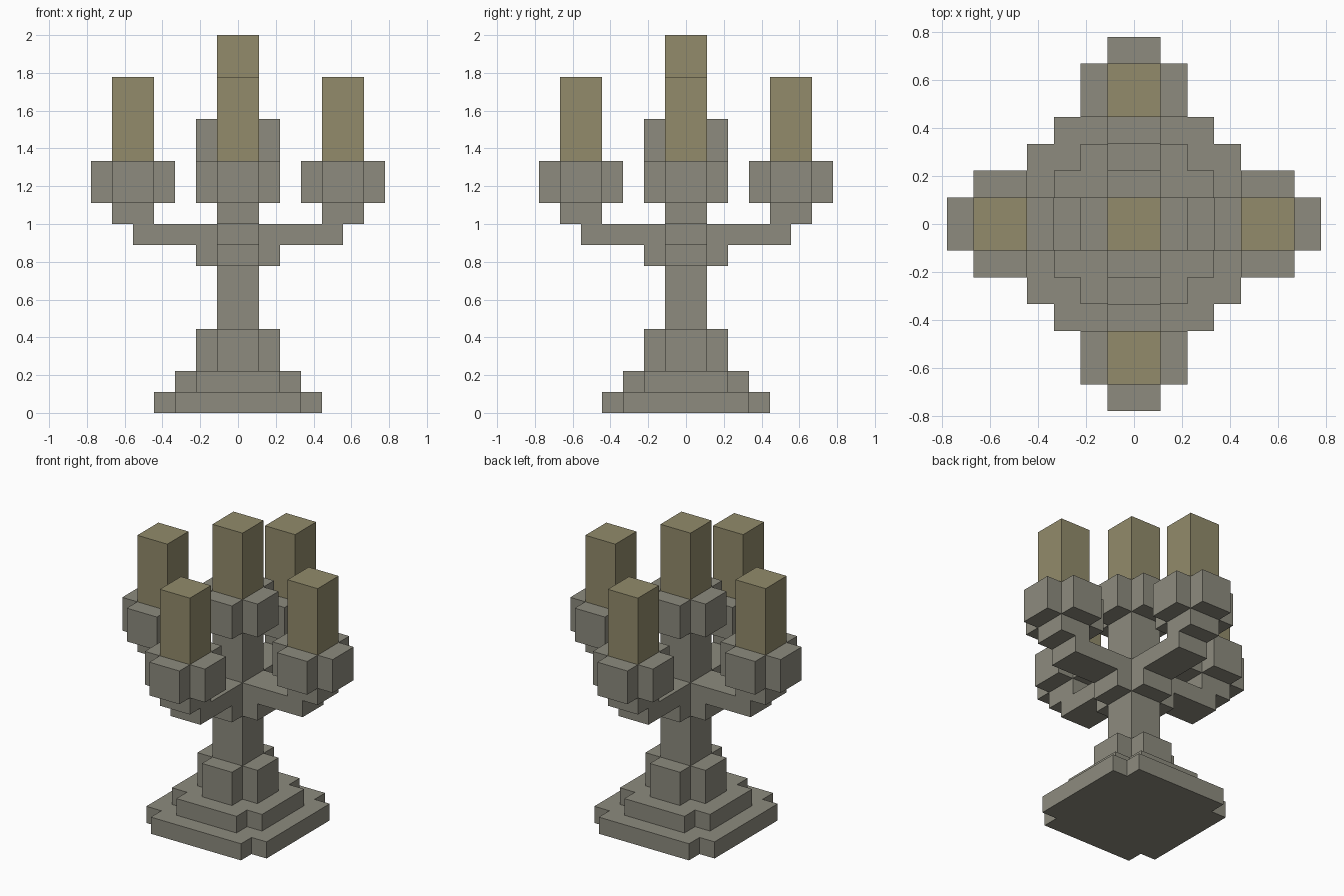
import bpy
import bmesh
from math import pi
from mathutils import Matrix, Vector

cube = bpy.data.objects.get("Cube")
if cube:
    bpy.data.objects.remove(cube, do_unlink=True)

U = 1 / 9  # block size: the model is 18 blocks tall


def material(name, rgb):
    mat = bpy.data.materials.new(name)
    mat.use_nodes = True
    color = (*rgb, 1)
    mat.diffuse_color = color
    mat.node_tree.nodes["Principled BSDF"].inputs["Base Color"].default_value = color
    return mat


STONE = material("warm grey stone", (0.266, 0.258, 0.209))
WAX = material("tan wax", (0.287, 0.258, 0.147))


def square(r):
    return [(r, -r), (r, r), (-r, r), (-r, -r)]


def notched(r):
    """Square outline of half width r with one block cut from each corner."""
    s = r - 1
    return [(s, -r), (s, -s), (r, -s), (r, s), (s, s), (s, r),
            (-s, r), (-s, s), (-r, s), (-r, -s), (-s, -s), (-s, -r)]


def solid(name, corners, depth, mat, matrix=None):
    """Extrude a closed outline of 3D corners along depth."""
    bm = bmesh.new()
    face = bm.faces.new([bm.verts.new(c) for c in corners])
    top = bmesh.ops.extrude_face_region(bm, geom=[face], use_keep_orig=True)["geom"]
    moved = [g for g in top if isinstance(g, bmesh.types.BMVert)]
    bmesh.ops.translate(bm, verts=moved, vec=Vector(depth))
    bmesh.ops.transform(bm, matrix=Matrix.Scale(U, 4) @ (matrix or Matrix()), verts=bm.verts)
    bmesh.ops.recalc_face_normals(bm, faces=bm.faces)
    mesh = bpy.data.meshes.new(name)
    bm.to_mesh(mesh)
    bm.free()
    mesh.materials.append(mat)
    obj = bpy.data.objects.new(name, mesh)
    bpy.context.collection.objects.link(obj)


def tier(name, outline, bottom, top, mat=STONE, matrix=None):
    solid(name, [(x, y, bottom) for x, y in outline], (0, 0, top - bottom), mat, matrix)


# Stepped foot, column and collar
tier("base_plate", notched(4), 0, 1)
tier("base_step", notched(3), 1, 2)
tier("base_socket", notched(2), 2, 4)
tier("lower_column", square(1), 4, 7)
tier("arm_collar", notched(2), 7, 8)
tier("upper_column", square(1), 8, 12)

# Raised middle holder
tier("center_cup", notched(2), 12, 14)
tier("center_candle", square(1), 14, 18, WAX)

# Four arms, each with a cup and a candle
ARM = [(1, 8), (5, 8), (5, 9), (6, 9), (6, 10), (4, 10), (4, 9), (1, 9)]
for i, side in enumerate(("left", "back", "right", "front")):
    turn = Matrix.Rotation(i * pi / 2, 4, "Z")
    holder = turn @ Matrix.Translation((5, 0, 0))
    solid(side + "_arm", [(x, -1, z) for x, z in ARM], (0, 2, 0), STONE, turn)
    tier(side + "_cup", notched(2), 10, 12, STONE, holder)
    tier(side + "_candle", square(1), 12, 16, WAX, holder)
